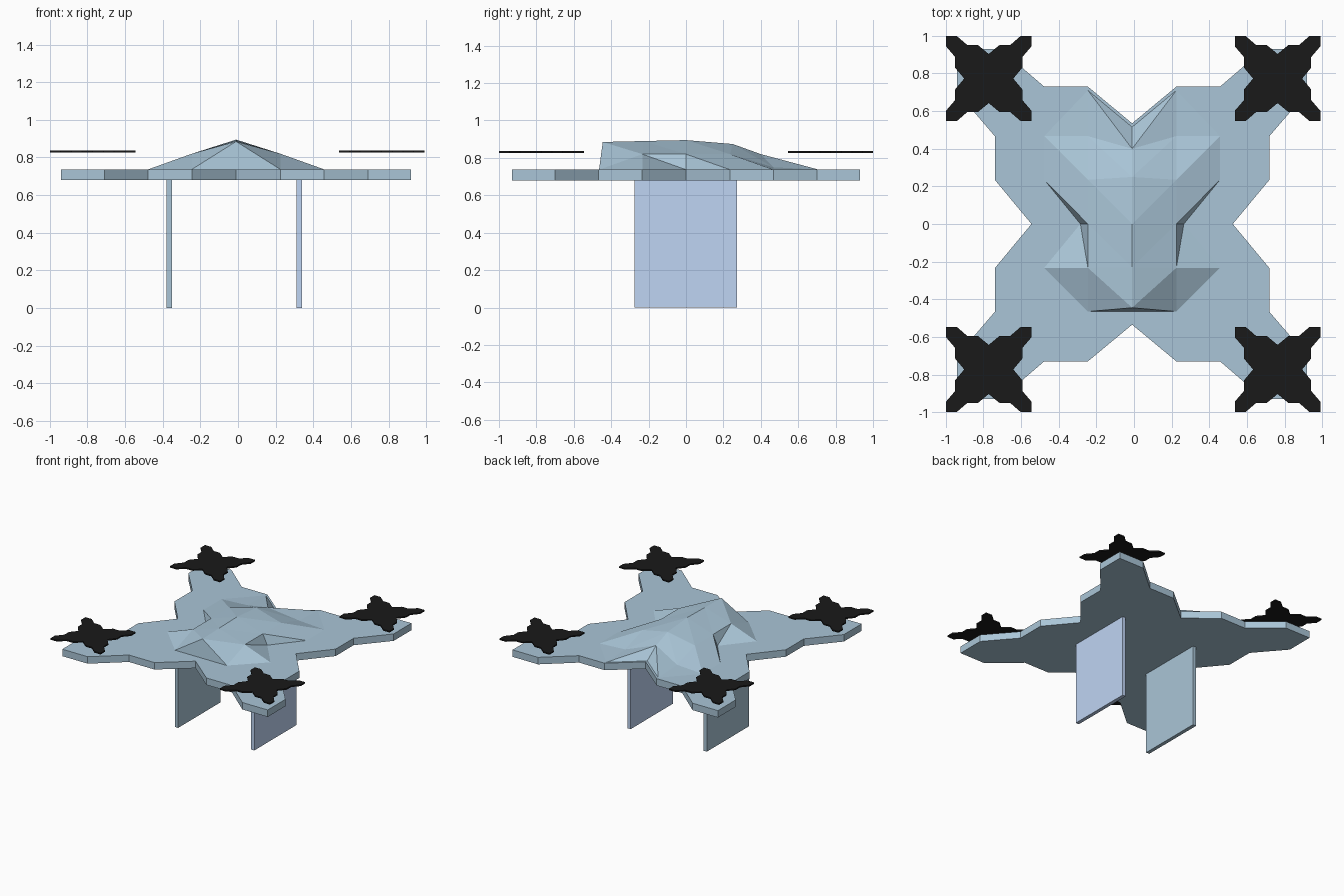
import bpy, bmesh

if "Cube" in bpy.data.objects:
    bpy.data.objects.remove(bpy.data.objects["Cube"])

def material(name, rgb):
    m = bpy.data.materials.new(name)
    m.diffuse_color = (*rgb, 1)
    m.use_nodes = True
    m.node_tree.nodes["Principled BSDF"].inputs["Base Color"].default_value = m.diffuse_color
    return m

BLUE = material("steel_blue", (0.40, 0.56, 0.68))
PALE = material("pale_blue", (0.52, 0.66, 0.90))
BLACK = material("black", (0.01, 0.01, 0.01))
MID = -0.01  # the body sits slightly left of centre

def make_object(name, bm, mat):
    bmesh.ops.recalc_face_normals(bm, faces=bm.faces)
    me = bpy.data.meshes.new(name)
    bm.to_mesh(me)
    bm.free()
    me.materials.append(mat)
    ob = bpy.data.objects.new(name, me)
    bpy.context.collection.objects.link(ob)
    return ob

# One quadrant of the four-armed outline, reused for body and rotors
QUADRANT = [(0.535, 0), (0.73, 0.235), (0.73, 0.467), (0.93, 0.70),
            (0.93, 0.93), (0.70, 0.93), (0.467, 0.73), (0.235, 0.73)]

def cross_plate(name, cx, cy, scale, z0, z1, mat):
    pts, quad = [], QUADRANT
    for _ in range(4):
        pts += quad
        quad = [(-y, x) for x, y in quad]
    bm = bmesh.new()
    face = bm.faces.new([bm.verts.new((cx + x * scale, cy + y * scale, z0))
                         for x, y in pts])
    ext = bmesh.ops.extrude_face_region(bm, geom=[face])
    for v in ext["geom"]:
        if isinstance(v, bmesh.types.BMVert):
            v.co.z = z1
    return make_object(name, bm, mat)

def box(name, lo, hi, mat):
    bm = bmesh.new()
    bmesh.ops.create_cube(bm, size=1)
    for v in bm.verts:
        for i in range(3):
            v.co[i] = lo[i] if v.co[i] < 0 else hi[i]
    return make_object(name, bm, mat)

# Flat body and four rotors
cross_plate("body_plate", MID, 0, 1, 0.68, 0.737, BLUE)
for side, x in (("left", -0.772), ("right", 0.763)):
    for end, y in (("front", -0.773), ("back", 0.773)):
        cross_plate(f"{end}_{side}_rotor", x, y, 0.244, 0.826, 0.837, BLACK)

# Legs
box("left_leg", (-0.38, -0.275, 0), (-0.35, 0.273, 0.68), BLUE)
box("right_leg", (0.31, -0.275, 0), (0.34, 0.273, 0.68), PALE)

# Faceted canopy: each row runs from the ridge down to the right edge
B = 0.737
ROWS = [[(0, -0.445, 0.885), (0.235, -0.465, B), (0.467, -0.465, B)],
        [(0, -0.23, 0.89), (0.235, -0.233, 0.82), (0.467, -0.233, B)],
        [(0, 0, 0.895), (0.235, 0, 0.82), (0.275, 0, B)],
        [(0, 0.25, 0.874), (0.235, 0.235, 0.82), (0.467, 0.235, B)],
        [(0, 0.40, 0.82), (0.235, 0.467, 0.75), (0.467, 0.467, B)],
        [(0, 0.515, B), (0.235, 0.71, B)]]
bm = bmesh.new()
for s in (-1, 1):
    grid = [[bm.verts.new((MID + s * x, y, z)) for x, y, z in r] for r in ROWS]
    for a, b in zip(grid, grid[1:]):
        for j in range(2):
            if j + 1 < len(b):
                if a is grid[-2]:
                    bm.faces.new((a[j], a[j + 1], b[j + 1]))
                    bm.faces.new((a[j], b[j + 1], b[j]))
                else:
                    bm.faces.new((a[j], b[j + 1], b[j]))
                    bm.faces.new((a[j], a[j + 1], b[j + 1]))
    # front wall and rear outer corner
    foot = bm.verts.new((MID, -0.465, B))
    bm.faces.new((grid[0][0], grid[0][1], foot))
    bm.faces.new((grid[4][1], grid[4][2], grid[5][1]))
bmesh.ops.remove_doubles(bm, verts=bm.verts, dist=0.001)
make_object("canopy", bm, BLUE)
